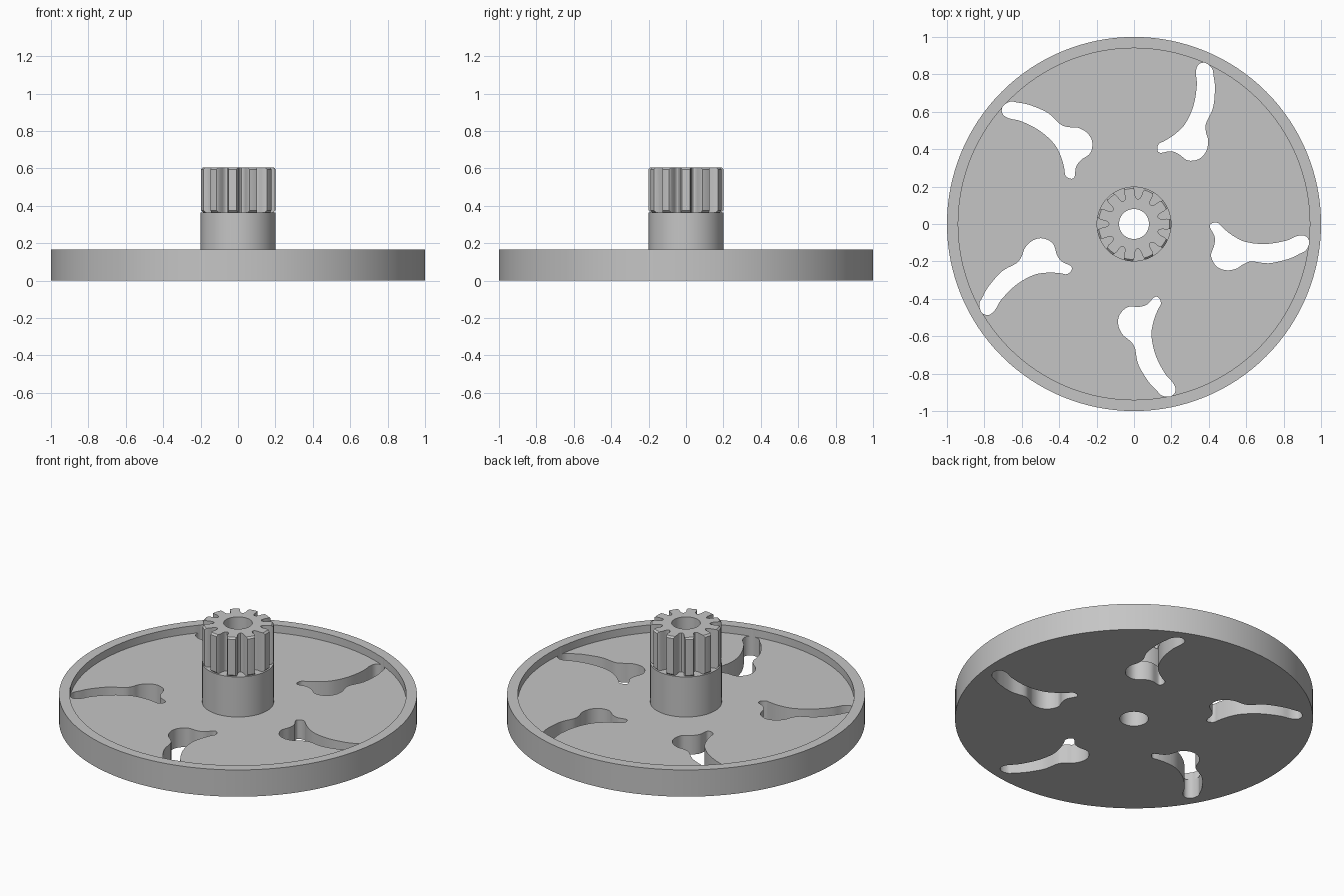
import bpy
from math import radians, cos, sin, tau

cube = bpy.data.objects.get("Cube")
if cube:
    bpy.data.objects.remove(cube)

grey = bpy.data.materials.new("plain grey")
grey.use_nodes = True
grey.diffuse_color = (0.56, 0.56, 0.56, 1)
grey.node_tree.nodes["Principled BSDF"].inputs["Base Color"].default_value = grey.diffuse_color


def add_mesh(name, verts, faces):
    mesh = bpy.data.meshes.new(name)
    mesh.from_pydata(verts, [], faces)
    mesh.materials.append(grey)
    obj = bpy.data.objects.new(name, mesh)
    bpy.context.collection.objects.link(obj)
    return obj


def lathe(name, profile, steps=128):
    """Revolve a closed (radius, height) profile, listed counter-clockwise."""
    n = len(profile)
    verts = [(r * cos(tau * s / steps), r * sin(tau * s / steps), z)
             for s in range(steps) for r, z in profile]
    faces = []
    for s in range(steps):
        a, b = s * n, (s + 1) % steps * n
        for i in range(n):
            j = (i + 1) % n
            faces.append((a + i, b + i, b + j, a + j))
    return add_mesh(name, verts, faces)


def prism(name, outlines, z0, z1):
    """Extrude counter-clockwise outlines into solid prisms."""
    verts, faces = [], []
    for pts in outlines:
        o, n = len(verts), len(pts)
        verts += [(x, y, z) for z in (z0, z1) for x, y in pts]
        faces.append([o + i for i in reversed(range(n))])
        faces.append([o + n + i for i in range(n)])
        faces += [(o + i, o + (i + 1) % n, o + n + (i + 1) % n, o + n + i) for i in range(n)]
    return add_mesh(name, verts, faces)


def combine(obj, tool, operation):
    """Apply a boolean and discard the tool."""
    mod = obj.modifiers.new("cut", "BOOLEAN")
    mod.operation, mod.object, mod.solver = operation, tool, "EXACT"
    bpy.context.view_layer.update()
    graph = bpy.context.evaluated_depsgraph_get()
    mesh = bpy.data.meshes.new_from_object(obj.evaluated_get(graph))
    obj.modifiers.clear()
    obj.data = mesh
    bpy.data.objects.remove(tool)


def smooth_loop(pts, steps=5):
    """Closed Catmull-Rom curve through the points."""
    out, n = [], len(pts)
    for i in range(n):
        p = [pts[(i + k) % n] for k in (-1, 0, 1, 2)]
        for s in range(steps):
            t = s / steps
            out.append(tuple(
                b + 0.5 * t * (c - a + t * (2 * a - 5 * b + 4 * c - d + t * (3 * (b - c) + d - a)))
                for a, b, c, d in zip(*p)))
    return out


def polar(r, degrees):
    return r * cos(radians(degrees)), r * sin(radians(degrees))


BORE, HUB, FLOOR, SHOULDER, TOP = 0.08, 0.2, 0.118, 0.365, 0.605

# Wheel disc with raised rim
disc = lathe("wheel_disc", [(BORE, 0), (1, 0), (1, 0.165), (0.94, 0.165), (0.94, FLOOR), (BORE, FLOOR)])

# Five curved slots, traced clockwise once and turned around the axle
slot = smooth_loop([
    (.405, -.015), (.42, .005), (.45, .005), (.475, -.02), (.525, -.06), (.595, -.095),
    (.70, -.107), (.81, -.09), (.873, -.064), (.916, -.064), (.937, -.096), (.92, -.14),
    (.884, -.16), (.825, -.187), (.72, -.21), (.63, -.20), (.585, -.215), (.545, -.24),
    (.49, -.247), (.44, -.225), (.412, -.17), (.43, -.11), (.43, -.065)])[::-1]
slots = []
for k in range(5):
    c, s = polar(1, 72 * k)
    slots.append([(x * c - y * s, x * s + y * c) for x, y in slot])
combine(disc, prism("slot_cutter", slots, -0.1, 0.3), "DIFFERENCE")

# Hub sleeve
hub = lathe("hub_sleeve", [(BORE, FLOOR), (HUB, FLOOR), (HUB, SHOULDER), (BORE, SHOULDER)])

# Pinion: toothed prism trimmed by a chamfered, bored blank
TEETH = 11
half_tooth = [(.136, -14), (.142, -11.5), (.155, -10), (.175, -9.5), (.19, -8), (.205, -5.5)]
tooth = [(.134, -180 / TEETH)] + half_tooth + [(r, -a) for r, a in reversed(half_tooth)]
outline = [polar(r, 98 + a + 360 * k / TEETH) for k in range(TEETH) for r, a in tooth]
pinion = prism("pinion_gear", [outline], SHOULDER - 0.05, TOP + 0.05)
ch = 0.01
blank = lathe("pinion_blank", [(BORE, SHOULDER), (HUB - ch, SHOULDER), (HUB, SHOULDER + ch),
                               (HUB, TOP - ch), (HUB - ch, TOP), (BORE, TOP)])
combine(pinion, blank, "INTERSECT")

# Smooth round walls, keep the machined edges sharp
bpy.ops.object.select_all(action="DESELECT")
for obj in (disc, hub, pinion):
    obj.select_set(True)
    bpy.context.view_layer.objects.active = obj
bpy.ops.object.shade_smooth_by_angle(angle=radians(30))
